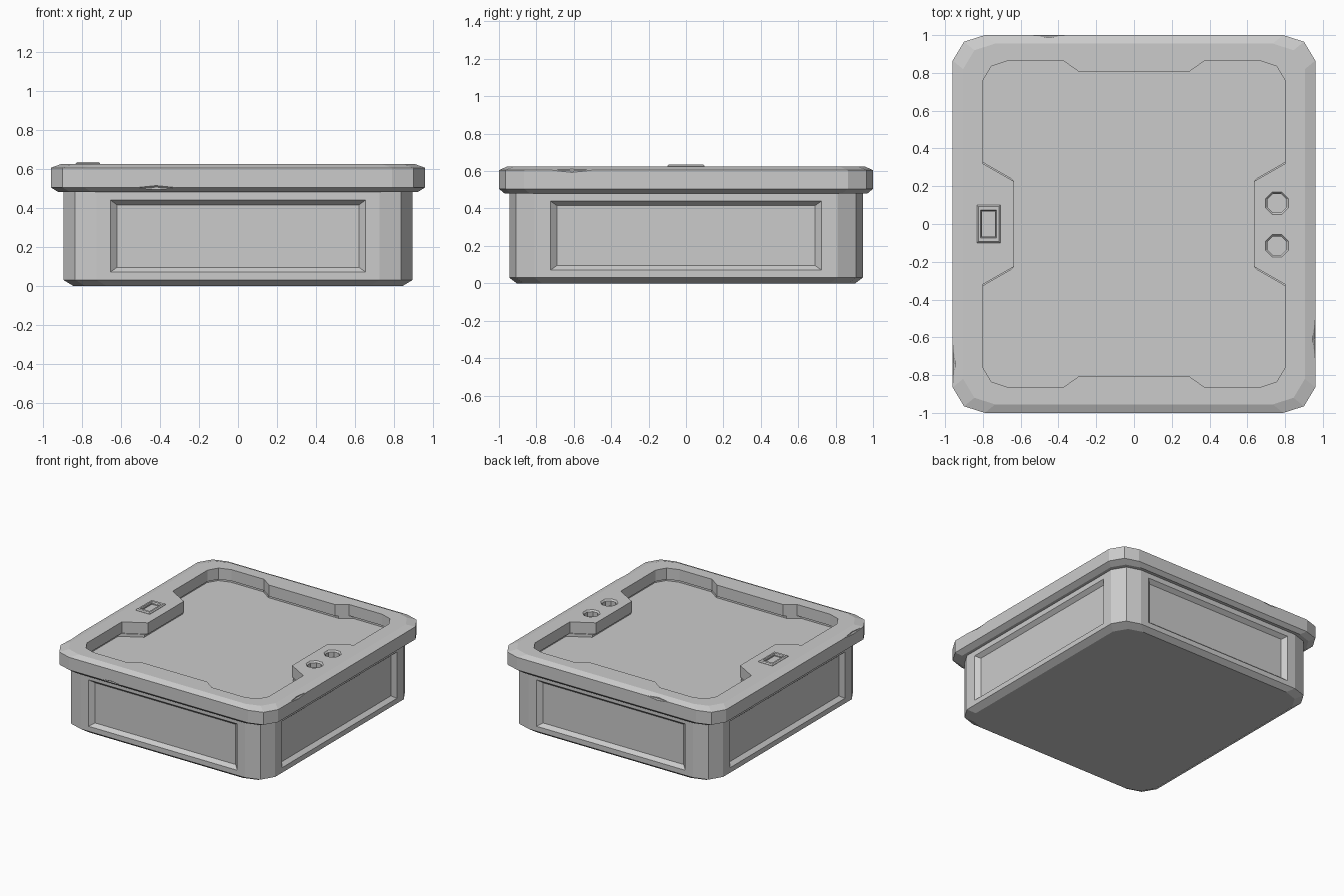
import bpy, bmesh, math
from mathutils import Matrix, Vector

old = bpy.data.objects.get("Cube")
if old:
    bpy.data.objects.remove(old, do_unlink=True)

grey = bpy.data.materials.new("plain grey")
grey.use_nodes = True
colour = (0.6, 0.6, 0.6, 1)
grey.diffuse_color = colour
grey.node_tree.nodes["Principled BSDF"].inputs["Base Color"].default_value = colour


def loft(name, rings, matrix=Matrix()):
    """Closed solid through (outline, height) rings of equal point count."""
    bm = bmesh.new()
    loops = [[bm.verts.new((x, y, z)) for x, y in pts] for pts, z in rings]
    n = len(loops[0])
    for a, b in zip(loops, loops[1:]):
        for i in range(n):
            j = (i + 1) % n
            bm.faces.new((a[i], a[j], b[j], b[i]))
    bm.faces.new(loops[0][::-1])
    bm.faces.new(loops[-1])
    bmesh.ops.recalc_face_normals(bm, faces=bm.faces)
    bm.transform(matrix)
    mesh = bpy.data.meshes.new(name)
    bm.to_mesh(mesh)
    bm.free()
    mesh.materials.append(grey)
    ob = bpy.data.objects.new(name, mesh)
    bpy.context.collection.objects.link(ob)
    return ob


def cut(target, cutter):
    """Subtract the cutter and discard it."""
    cutter.hide_render = True
    mod = target.modifiers.new("cut", 'BOOLEAN')
    mod.operation, mod.solver, mod.object = 'DIFFERENCE', 'EXACT', cutter
    bpy.context.view_layer.objects.active = target
    bpy.ops.object.modifier_apply(modifier=mod.name)
    bpy.data.objects.remove(cutter, do_unlink=True)


def mirrored(quarter):
    """Full outline from the points of the +x +y quarter, right to back."""
    half = quarter + [(-x, y) for x, y in reversed(quarter)]
    return half + [(-x, -y) for x, y in half]


def outline(hx, hy):
    return mirrored([(hx, hy - 0.135), (hx - 0.06, hy - 0.035), (hx - 0.17, hy)])


def rect(hx, hy):
    return [(hx, hy), (-hx, hy), (-hx, -hy), (hx, -hy)]


def octagon(r):
    c = r * math.tan(math.pi / 8)
    return mirrored([(r, c), (c, r)])


# Body with a chamfered foot
BX, BY = 0.895, 0.945
body = loft("body", [(outline(BX - 0.05, BY - 0.04), 0), (outline(BX, BY), 0.03),
                     (outline(BX, BY), 0.49)])

# Sunken panel on each side
for k in range(4):
    width, dist = (0.655, BY) if k % 2 == 0 else (0.725, BX)
    m = (Matrix.Rotation(k * math.pi / 2, 4, 'Z') @ Matrix.Translation((0, -dist, 0.255))
         @ Matrix.Rotation(math.pi / 2, 4, 'X'))
    outer, inner = rect(width, 0.185), rect(width - 0.035, 0.16)
    cut(body, loft("panel_cutter", [(inner, -0.03), (outer, 0), (outer, 0.02)], m))

# Lid with chamfered upper and lower edges
LX, LY = 0.96, 1.0
lid = loft("lid", [(outline(LX - 0.04, LY - 0.03), 0.48), (outline(LX, LY), 0.505),
                   (outline(LX, LY), 0.605), (outline(LX - 0.055, LY - 0.045), 0.625)])

# Tray recess with notched sides and a shadow gap round its floor
tray = mirrored([(0.635, 0.225), (0.80, 0.32), (0.80, 0.76), (0.755, 0.835),
                 (0.665, 0.865), (0.375, 0.865), (0.29, 0.805)])
gap = [(x + math.copysign(0.02, x), y + math.copysign(0.02, y)) for x, y in tray]
cut(lid, loft("tray_cutter", [(gap, 0.512), (gap, 0.535), (tray, 0.535), (tray, 0.7)]))

# Two octagonal sockets on the left side of the rim
for y in (0.11, -0.115):
    cut(lid, loft("socket_cutter", [(octagon(0.05), 0.575), (octagon(0.05), 0.613),
                                    (octagon(0.06), 0.625), (octagon(0.06), 0.66)],
                  Matrix.Translation((0.757, y, 0))))

# Worn nicks along the lid edges: centre, half length, along x or y
for x, y, z, length, along in ((-0.42, -LY, 0.5, 0.13, 'X'), (LX, -0.61, 0.607, 0.12, 'Y'),
                               (-LX, -0.74, 0.607, 0.12, 'Y'), (-0.45, LY, 0.607, 0.1, 'X')):
    turn = Matrix.Rotation(math.pi / 2, 4, 'Y' if along == 'X' else 'X')
    cut(lid, loft("nick_cutter", [(octagon(0.001), -length), (octagon(0.014), 0),
                                  (octagon(0.001), length)],
                  Matrix.Translation((x, y, z)) @ turn))

# Raised latch frame on the right side of the rim
latch = loft("latch_frame", [(rect(0.062, 0.1), 0.615), (rect(0.062, 0.1), 0.628),
                             (rect(0.054, 0.092), 0.636)], Matrix.Translation((-0.77, 0, 0)))
cut(latch, loft("latch_cutter", [(rect(0.035, 0.065), 0.617), (rect(0.042, 0.073), 0.636),
                                 (rect(0.042, 0.073), 0.66)], Matrix.Translation((-0.77, 0, 0))))
cut(lid, loft("latch_pit_cutter", [(rect(0.035, 0.065), 0.617), (rect(0.035, 0.065), 0.66)],
              Matrix.Translation((-0.77, 0, 0))))
